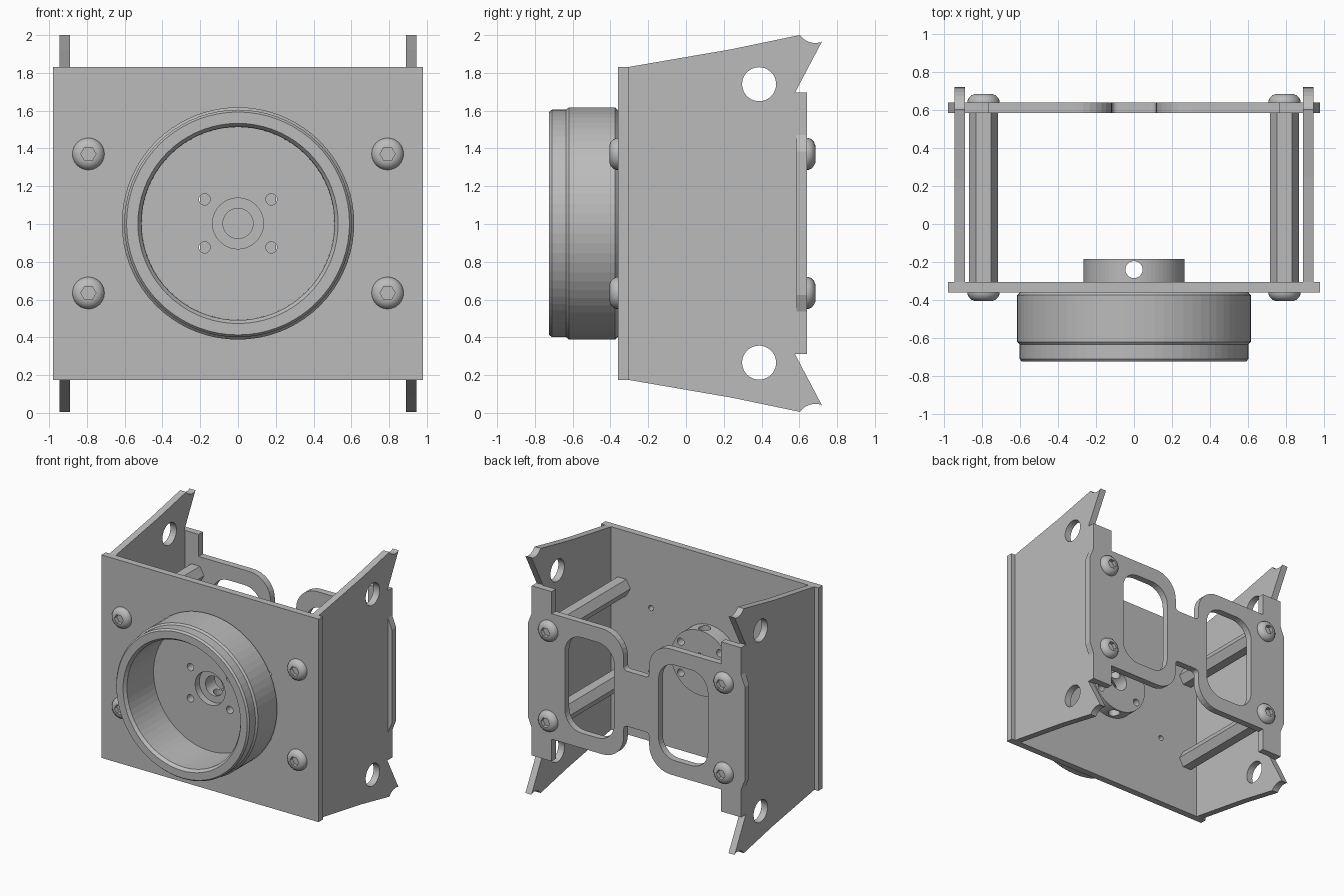
import bpy, bmesh
from math import sin, cos, pi, radians
from mathutils import Matrix, Vector

cube = bpy.data.objects.get("Cube")
if cube:
    bpy.data.objects.remove(cube, do_unlink=True)

MID = 1.003                      # height of the centre line
SIDES = (("left", 1), ("right", -1))
LEVELS = (("upper", 1), ("lower", -1))
FACING_FRONT = Matrix.Rotation(radians(90), 4, "X")
FACING_SIDE = Matrix(((0, 0, 1, 0), (1, 0, 0, 0), (0, 1, 0, 0), (0, 0, 0, 1)))

metal = bpy.data.materials.new("grey metal")
metal.use_nodes = True
metal.diffuse_color = (0.5, 0.5, 0.5, 1)
for node in metal.node_tree.nodes:
    if node.type == "BSDF_PRINCIPLED":
        node.inputs["Base Color"].default_value = metal.diffuse_color


def add_object(name, bm, location):
    mesh = bpy.data.meshes.new(name)
    bm.to_mesh(mesh)
    bm.free()
    mesh.materials.clear()
    mesh.materials.append(metal)
    obj = bpy.data.objects.new(name, mesh)
    obj.location = location
    bpy.context.collection.objects.link(obj)
    return obj


def circle(x, y, r, n=32):
    return [(x + r * cos(2 * pi * i / n), y + r * sin(2 * pi * i / n)) for i in range(n)]


def rounded(corners, steps=8):
    """Outline from (x, y, radius) corners."""
    out = []
    for i, (x, y, r) in enumerate(corners):
        p = Vector((x, y))
        if r == 0:
            out.append((x, y))
            continue
        a = (Vector(corners[i - 1][:2]) - p).normalized() * r
        b = (Vector(corners[(i + 1) % len(corners)][:2]) - p).normalized() * r
        for k in range(steps + 1):
            t = k / steps * pi / 2
            out.append(tuple(p + a * (1 - sin(t)) + b * (1 - cos(t))))
    return out


def plate(name, outlines, thickness, matrix, location):
    """Flat plate: first outline is the edge, the others are holes."""
    curve = bpy.data.curves.new(name, "CURVE")
    curve.dimensions = "2D"
    curve.fill_mode = "BOTH"
    curve.extrude = thickness / 2
    for points in outlines:
        spline = curve.splines.new("POLY")
        spline.points.add(len(points) - 1)
        for sp, (x, y) in zip(spline.points, points):
            sp.co = (x, y, 0, 1)
        spline.use_cyclic_u = True
    temp = bpy.data.objects.new("temp", curve)
    mesh = bpy.data.meshes.new_from_object(temp)
    bm = bmesh.new()
    bm.from_mesh(mesh)
    bpy.data.objects.remove(temp)
    bpy.data.curves.remove(curve)
    bpy.data.meshes.remove(mesh)
    bm.transform(matrix)
    bmesh.ops.remove_doubles(bm, verts=bm.verts, dist=0.0001)
    bmesh.ops.recalc_face_normals(bm, faces=bm.faces)
    for face in bm.faces:
        face.smooth = False
    return add_object(name, bm, location)


def lathe(name, profile, location, n=72, closed=False, flip=1):
    """Turn (radius, y, is_hexagon) points around the y axis."""
    bm = bmesh.new()
    rings = []
    for r, y, hexagon in profile:
        ring = []
        for i in range(n):
            a = 2 * pi * i / n
            s = r * cos(pi / 6) / cos(a % (pi / 3) - pi / 6) if hexagon else r
            ring.append(bm.verts.new((s * cos(a), y * flip, s * sin(a))))
        rings.append(ring)
    pairs = list(zip(rings, rings[1:]))
    if closed:
        pairs.append((rings[-1], rings[0]))
    for a, b in pairs:
        for i in range(n):
            j = (i + 1) % n
            bm.faces.new((a[i], a[j], b[j], b[i]))
    bmesh.ops.remove_doubles(bm, verts=bm.verts, dist=0.0001)
    bmesh.ops.recalc_face_normals(bm, faces=bm.faces)
    return add_object(name, bm, location)


# Front plate, with shaft opening, hub bolt holes and four outer holes
bolt_holes = [circle(sx * 0.177, sz * 0.127, 0.03, 16) for _, sx in SIDES for _, sz in LEVELS]
outer_holes = [circle(sx * 0.53, sz * 0.26, 0.022, 16) for _, sx in SIDES for _, sz in LEVELS]
front_edge = [(-0.98, -0.828), (0.98, -0.828), (0.98, 0.828), (-0.98, 0.828)]
plate("front_plate", [front_edge, circle(0, 0, 0.135)] + bolt_holes + outer_holes,
      0.055, FACING_FRONT, (0, -0.333, MID))

# Side plates, with notched horns at top and bottom
notch = [(0.685 + 0.1 * cos(a), 1.055 + 0.1 * sin(a))
         for a in (radians(215 + 12 * i) for i in range(7))]
upper_edge = [(-0.306, 0.828), (0.24, 0.922), (0.6, 0.997)] + notch + [
    (0.722, 0.967), (0.577, 0.692), (0.587, 0.692)]
side_edge = upper_edge + [(y, -z) for y, z in reversed(upper_edge)]
for side, sx in SIDES:
    plate(side + "_side_plate",
          [side_edge] + [circle(0.387, sz * 0.737, 0.09, 40) for _, sz in LEVELS],
          0.055, FACING_SIDE, (sx * 0.917, 0, MID))

# Back plate: two windowed panels joined by a narrow bridge
quarter = [(0.115, 0.225, 0.03), (0.115, 0.512, 0.19), (0.765, 0.512, 0), (0.765, 0.692, 0),
           (0.945, 0.692, 0), (0.945, 0.467, 0), (0.98, 0.38, 0)]
half = quarter + [(x, -z, r) for x, z, r in reversed(quarter)]
back_edge = rounded(half + [(-x, z, r) for x, z, r in
                            quarter[::-1] and half[::-1][:7]] +
                    [(-x, z, r) for x, z, r in half[6::-1]])
back_edge = rounded(half + [(-x, z, r) for x, z, r in reversed(half)])
windows = [rounded([(sx * x, z, 0.15) for x, z in
                    ((0.2, -0.39), (0.645, -0.39), (0.645, 0.39), (0.2, 0.39))])
           for _, sx in SIDES]
plate("back_plate", [back_edge] + windows, 0.055, FACING_FRONT, (0, 0.612, MID))

# Wheel cup on the front
cup = [(0.51, -0.36), (0.6, -0.36), (0.615, -0.375), (0.615, -0.62), (0.602, -0.635),
       (0.602, -0.71), (0.59, -0.725), (0.53, -0.725), (0.512, -0.7)]
lathe("wheel_cup", [(r, y, False) for r, y in cup], (0, 0, MID), closed=True)

# Hub behind the front plate, cross-drilled for a set screw
hub = plate("hub", [circle(0, 0, 0.265, 72), circle(0, 0, 0.08)] + bolt_holes,
            0.122, FACING_FRONT, (0, -0.245, MID))
drill = lathe("hub_drill", [(0, -0.5, False), (0.045, -0.5, False), (0.045, 0.5, False),
                            (0, 0.5, False)], (0, -0.24, MID), n=24)
drill.rotation_euler.x = pi / 2
drill.hide_render = True
cut = hub.modifiers.new("cross_hole", "BOOLEAN")
cut.object = drill
cut.solver = "EXACT"
bpy.context.view_layer.objects.active = hub
bpy.ops.object.modifier_apply(modifier=cut.name)
bpy.data.objects.remove(drill, do_unlink=True)

# Hexagonal spacers and domed socket screws at both ends
dome = [(0.085, 0, False), (0.085, 0.008, False), (0.078, 0.025, False), (0.064, 0.038, False),
        (0.045, 0.046, False), (0.04, 0.046, True), (0.04, 0.015, True), (0, 0.015, False)]
for side, sx in SIDES:
    for level, sz in LEVELS:
        x, z = sx * 0.792, MID + sz * 0.368
        tag = f"{level}_{side}"
        lathe(tag + "_spacer", [(0, -0.306, False), (0.077, -0.306, False),
                                (0.077, 0.586, False), (0, 0.586, False)], (x, 0, z), n=6)
        for end, y, flip in (("front", -0.36, -1), ("back", 0.639, 1)):
            screw = lathe(f"{tag}_{end}_screw", dome, (x, y, z), n=24, flip=flip)
            bpy.ops.object.select_all(action="DESELECT")
            screw.select_set(True)
            bpy.context.view_layer.objects.active = screw
            bpy.ops.object.shade_smooth_by_angle(angle=radians(35))
